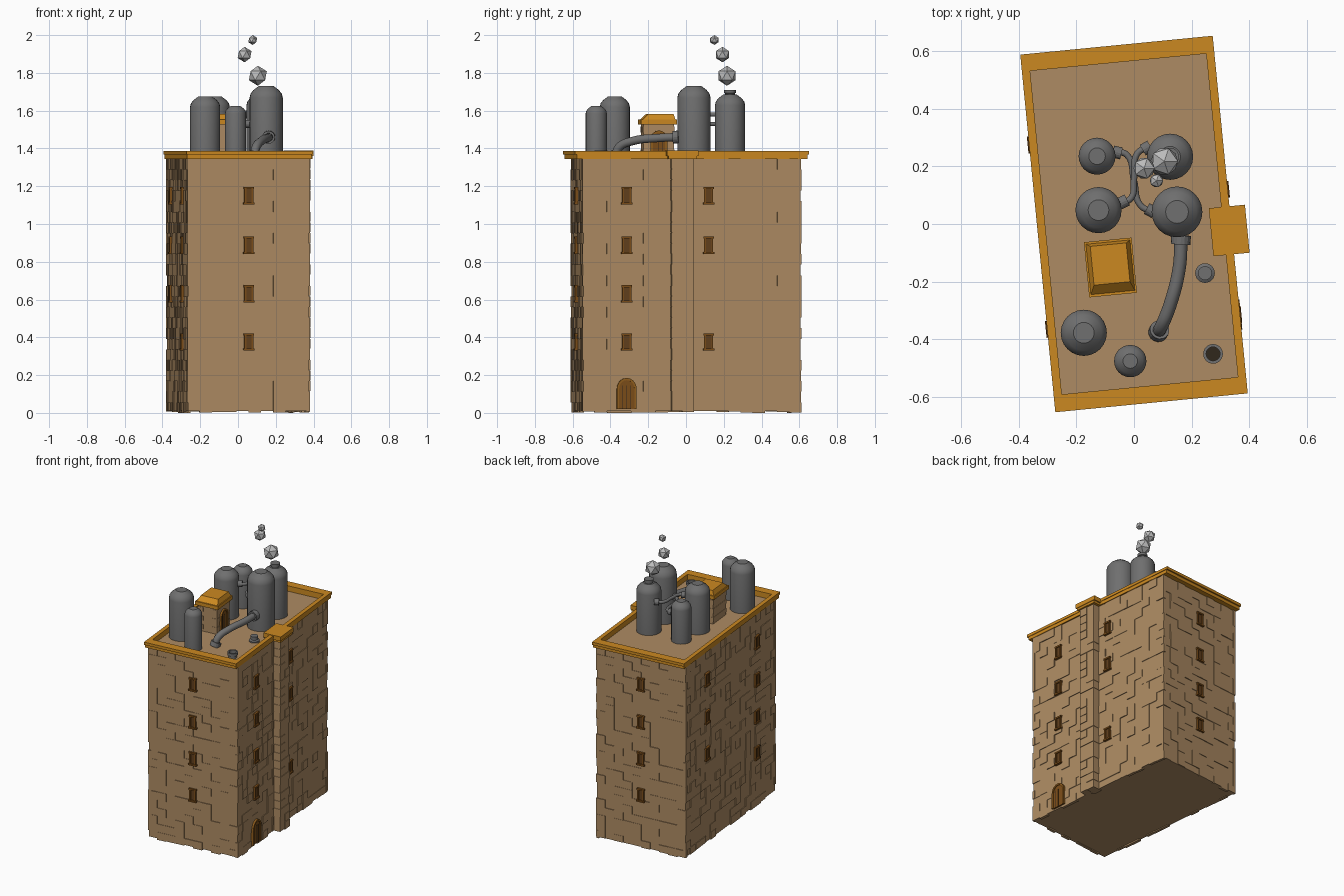
import bpy, bmesh, math, random
from mathutils import Matrix, Vector

if "Cube" in bpy.data.objects:
    bpy.data.objects.remove(bpy.data.objects["Cube"])

random.seed(4)
TURN = math.radians(5.6)              # whole building is turned a little
R = Matrix.Rotation(TURN, 4, 'Z')
HU, HV, ROOF = 0.327, 0.583, 1.345    # half width, half length, roof height


def mat(name, rgb):
    m = bpy.data.materials.new(name)
    m.diffuse_color = (*rgb, 1)
    m.use_nodes = True
    m.node_tree.nodes["Principled BSDF"].inputs["Base Color"].default_value = m.diffuse_color
    return m


STONE = mat("stone", (0.42, 0.26, 0.125))
TRIM = mat("ochre_trim", (0.60, 0.25, 0.015))
WOOD = mat("brown_wood", (0.20, 0.075, 0.01))
DARK = mat("dark_opening", (0.03, 0.02, 0.012))
STEEL = mat("steel", (0.16, 0.16, 0.16))
SMOKE = mat("smoke", (0.5, 0.5, 0.5))


def finish(name, bm, material, smooth=False):
    bmesh.ops.recalc_face_normals(bm, faces=bm.faces)
    me = bpy.data.meshes.new(name)
    bm.to_mesh(me)
    bm.free()
    ob = bpy.data.objects.new(name, me)
    bpy.context.collection.objects.link(ob)
    me.materials.append(material)
    if smooth:
        bpy.ops.object.select_all(action='DESELECT')
        ob.select_set(True)
        bpy.context.view_layer.objects.active = ob
        bpy.ops.object.shade_smooth_by_angle(angle=math.radians(30))
    return ob


def boxes(name, items, material, m=R):
    """Items are (x0, x1, y0, y1, z0, z1) in the frame m, or (m, bounds)."""
    bm = bmesh.new()
    for it in items:
        f, b = it if len(it) == 2 else (m, it)
        c = Vector(((b[0] + b[1]) / 2, (b[2] + b[3]) / 2, (b[4] + b[5]) / 2))
        s = (b[1] - b[0], b[3] - b[2], b[5] - b[4], 1)
        bmesh.ops.create_cube(bm, size=1, matrix=f @ Matrix.Translation(c) @ Matrix.Diagonal(s))
    return finish(name, bm, material)


def lathe(name, x, y, profile, material=STEEL, n=24, smooth=False):
    bm = bmesh.new()
    rings = [[bm.verts.new((x + r * math.cos(2 * math.pi * i / n),
                            y + r * math.sin(2 * math.pi * i / n), z)) for i in range(n)]
             for r, z in profile]
    for a, b in zip(rings, rings[1:]):
        for i in range(n):
            bm.faces.new((a[i], a[(i + 1) % n], b[(i + 1) % n], b[i]))
    bm.faces.new(rings[0])
    bm.faces.new(rings[-1])
    return finish(name, bm, material, smooth)


def pipe(name, pts, r, collar):
    cu = bpy.data.curves.new(name, 'CURVE')
    cu.dimensions, cu.bevel_depth, cu.bevel_resolution = '3D', r, 3
    cu.resolution_u, cu.use_fill_caps = 6, True
    sp = cu.splines.new('BEZIER')
    sp.bezier_points.add(len(pts) - 1)
    for bp, p in zip(sp.bezier_points, pts):
        bp.co = p
        bp.handle_left_type = bp.handle_right_type = 'AUTO'
    cu.materials.append(STEEL)
    bpy.context.collection.objects.link(bpy.data.objects.new(name, cu))
    for i, (a, b) in enumerate(((pts[0], pts[1]), (pts[-1], pts[-2]))):
        d = (Vector(b) - Vector(a)).normalized()
        bm = bmesh.new()
        bmesh.ops.create_cone(bm, cap_ends=True, segments=16, radius1=collar, radius2=collar, depth=0.03,
                              matrix=Matrix.Translation(Vector(a) + d * 0.01) @ d.to_track_quat('Z', 'Y').to_matrix().to_4x4())
        finish(f"{name}_collar_{i}", bm, STEEL)


def side(deg):
    """Frame of a wall: x points outward, y runs along the wall."""
    return R @ Matrix.Rotation(math.radians(deg), 4, 'Z')


WALLS = ((0, HU, HV), (90, HV, HU), (180, HU, HV), (270, HV, HU))

# Walls, corner pilaster and roof deck
D = 0.005
boxes("tower_core", [(-HU + D, HU - D, -HV + D, HV - D, 0.01, ROOF + 0.003),
                     (0.29, 0.37, -0.112, 0.003, 0.01, ROOF)], STONE)
# Uneven stones standing slightly proud of the walls
stones = []
rows = 24
for deg, d, h in WALLS:
    n = round(2 * h / 0.065)
    w = 2 * h / n
    for r in range(rows):
        z = r * ROOF / rows
        for c in range(n):
            if random.random() < 0.55:
                y = -h + c * w
                o = d - random.choice((0, 0.002))
                stones.append((side(deg), (d - 0.02, o, y, y + w, max(z, random.uniform(0, 0.012)), z + ROOF / rows)))
for r in range(rows):
    z = r * ROOF / rows
    for y in (-0.115, -0.055):
        if random.random() < 0.55:
            stones.append((R, (0.3, 0.374, y, y + 0.061, z + 0.004, z + ROOF / rows)))
boxes("wall_stones", stones, STONE)


# Cornice ring in two steps, with the pilaster cap
def ring(ou, ov, iu, iv, z0, z1):
    return [(-ou, ou, iv, ov, z0, z1), (-ou, ou, -ov, -iv, z0, z1),
            (iu, ou, -iv, iv, z0, z1), (-ou, -iu, -iv, iv, z0, z1)]


boxes("cornice", ring(0.331, 0.613, 0.3065, 0.563, ROOF, 1.367)
      + ring(0.335, 0.6225, 0.3065, 0.563, 1.367, 1.386), TRIM)
boxes("pilaster_cap", [(0.268, 0.384, -0.13, 0.021, ROOF, 1.367),
                       (0.263, 0.389, -0.138, 0.029, 1.36, 1.39)], TRIM)

# Windows: (wall, position along wall, heights)
Z = (1.15, 0.887, 0.63, 0.375)
frames, panes = [], []
for deg, d, y, zs in ((270, HV, 0, Z), (90, HV, 0, Z), (0, HU, -0.348, Z),
                      (0, HU, 0.088, (Z[0], Z[1], Z[3])),
                      (180, HU, 0.334, Z), (180, HU, -0.308, Z[:3])):
    for z in zs:
        f = side(deg)
        for s in (-1, 1):
            yc = y + s * 0.019
            frames.append((f, (d - 0.01, d + 0.009, yc - 0.005, yc + 0.005, z - 0.037, z + 0.037)))
        frames.append((f, (d - 0.01, d + 0.011, y - 0.027, y + 0.027, z + 0.035, z + 0.046)))
        frames.append((f, (d - 0.01, d + 0.013, y - 0.029, y + 0.029, z - 0.046, z - 0.035)))
        panes.append((f, (d - 0.01, d + 0.003, y - 0.016, y + 0.016, z - 0.037, z + 0.037)))
boxes("window_frames", frames, WOOD)
boxes("window_panes", panes, mat("shutter", (0.12, 0.05, 0.012)))


# Arched doors
def arch(name, x, y, z, w, h, depth, material, rim=0):
    def outline(w, h):
        k = h - w / 2 * 1.1
        pts = [(-w / 2, 0)]
        pts += [(-w / 2 * math.cos(math.pi * i / 10), k + w / 2 * 1.1 * math.sin(math.pi * i / 10)) for i in range(11)]
        return pts + [(w / 2, 0)]
    bm = bmesh.new()
    o = [bm.verts.new((x, y + a, z + b)) for a, b in outline(w, h)]
    if rim:
        q = [bm.verts.new((x, y + a, z + b)) for a, b in outline(w - 2 * rim, h - rim)]
        faces = [bm.faces.new((o[i], o[i + 1], q[i + 1], q[i])) for i in range(len(o) - 1)]
    else:
        faces = [bm.faces.new(o)]
    ex = bmesh.ops.extrude_face_region(bm, geom=faces)
    bmesh.ops.translate(bm, vec=(depth, 0, 0), verts=[v for v in ex["geom"] if isinstance(v, bmesh.types.BMVert)])
    bm.transform(R)
    finish(name, bm, material)


def door(name, x, y, z, w, h):
    arch(name + "_frame", x - 0.01, y, z, w, h, 0.021, mat("door_frame", (0.28, 0.11, 0.012)), 0.012)
    arch(name + "_panel", x - 0.01, y, z, w - 0.02, h - 0.01, 0.015, WOOD)
    boxes(name + "_plank_gaps", [(x, x + 0.006, y + k * w / 5 - 0.001, y + k * w / 5 + 0.001, z, z + h * 0.75)
                                 for k in (-1, 0, 1)], DARK)


door("street_door", HU, -0.348, 0.02, 0.105, 0.165)

# Stair hut on the roof
HX, HY = -0.096, -0.142
boxes("hut_walls", [(HX - 0.068, HX + 0.068, HY - 0.082, HY + 0.082, ROOF, 1.53)]
      + [(HX + sx * 0.05 - 0.02, HX + sx * 0.05 + 0.02, HY - 0.084, HY + 0.084, ROOF + 0.02 + k * 0.06, ROOF + 0.05 + k * 0.06)
         for k in range(3) for sx in (-1, 1)], STONE)
boxes("hut_eaves", [(HX - 0.083, HX + 0.083, HY - 0.096, HY + 0.096, 1.527, 1.552)], TRIM)
bm = bmesh.new()
bmesh.ops.create_cube(bm, size=1)
for v in bm.verts:
    top = v.co.z > 0
    sx, sy = (0.125, 0.135) if top else (0.155, 0.178)
    v.co = (HX + v.co.x * sx, HY + v.co.y * sy + (0.012 if top else 0), 1.582 if top else 1.55)
bm.transform(R)
finish("hut_roof", bm, TRIM)
door("hut_door", HX + 0.07, HY, ROOF, 0.09, 0.15)

# Tanks: x, y, radius, top
for name, x, y, r, t in (("back_left", -0.128, 0.235, 0.064, 1.625), ("mid_left", -0.123, 0.048, 0.08, 1.675),
                         ("mid_right", 0.149, 0.042, 0.088, 1.73), ("back_right", 0.125, 0.233, 0.08, 1.685),
                         ("front_left", -0.174, -0.377, 0.08, 1.675), ("front_small", -0.013, -0.475, 0.056, 1.625)):
    lathe("tank_" + name, x, y, [(r, ROOF), (r, t - 0.7 * r), (0.94 * r, t - 0.46 * r), (0.77 * r, t - 0.24 * r),
                                 (0.45 * r, t)], smooth=True)
lathe("tank_chimney", 0.125, 0.233, [(0.026, 1.66), (0.026, 1.692), (0.031, 1.694), (0.031, 1.71)])

# Pipes
pipe("drain_pipe", [(0.163, -0.045, 1.46), (0.157, -0.15, 1.455), (0.125, -0.28, 1.44),
                    (0.095, -0.355, 1.405), (0.084, -0.375, 1.352)], 0.023, 0.034)
pipe("link_pipe_low", [(-0.068, 0.25, 1.53), (-0.025, 0.24, 1.53), (0.0, 0.15, 1.53),
                       (0.022, 0.065, 1.53), (0.066, 0.042, 1.53)], 0.011, 0.021)
pipe("link_pipe_high", [(-0.046, 0.072, 1.58), (-0.01, 0.09, 1.58), (0.0, 0.155, 1.58),
                        (0.012, 0.245, 1.58), (0.052, 0.268, 1.58)], 0.011, 0.021)

# Roof vents
lathe("closed_vent", 0.246, -0.17, [(0.034, ROOF), (0.034, 1.357), (0.024, 1.363), (0.024, 1.386)])
lathe("open_vent", 0.274, -0.45, [(0.026, ROOF), (0.026, 1.365), (0.034, 1.368), (0.034, 1.388),
                                  (0.024, 1.388), (0.024, 1.36)])
lathe("vent_hole", 0.274, -0.45, [(0.024, 1.36), (0.024, 1.364)], DARK)

# Smoke puffs
for i, (x, y, z, r) in enumerate(((0.105, 0.217, 1.785, 0.053), (0.035, 0.193, 1.897, 0.041), (0.078, 0.15, 1.974, 0.026))):
    bm = bmesh.new()
    bmesh.ops.create_icosphere(bm, subdivisions=1, radius=r, matrix=Matrix.Translation((x, y, z)))
    finish(f"smoke_puff_{i}", bm, SMOKE)
